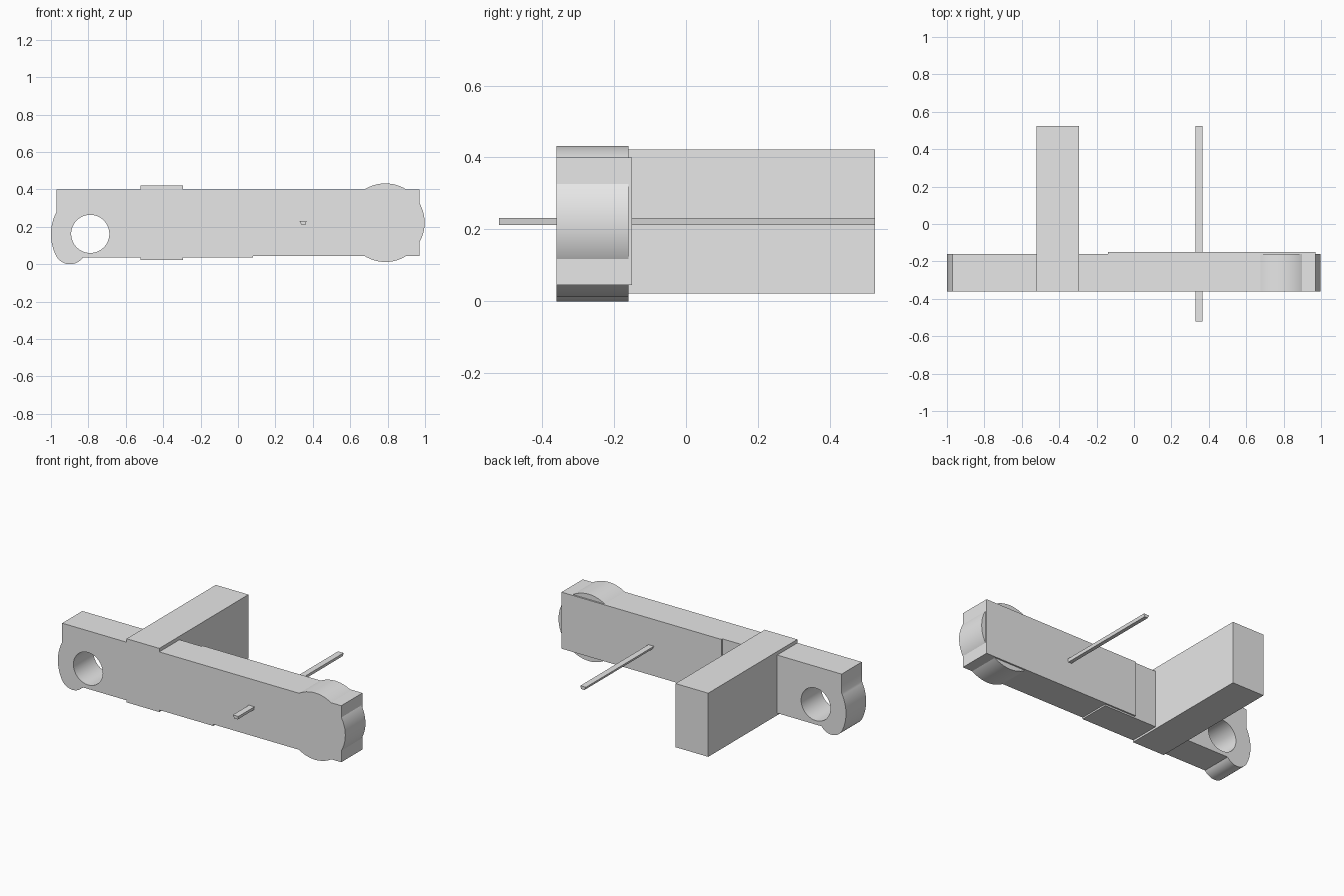
import bpy, bmesh, math
from mathutils import Vector

cube = bpy.data.objects.get("Cube")
if cube:
    bpy.data.objects.remove(cube, do_unlink=True)

grey = bpy.data.materials.new("light grey")
grey.use_nodes = True
grey.diffuse_color = (0.8, 0.8, 0.8, 1)
grey.node_tree.nodes["Principled BSDF"].inputs["Base Color"].default_value = (0.8, 0.8, 0.8, 1)


def rect(x0, x1, z0, z1):
    return [(x0, z0), (x1, z0), (x1, z1), (x0, z1)]


def circle(x, z, r, n=64):
    return [(x + r * math.cos(math.tau * i / n), z + r * math.sin(math.tau * i / n))
            for i in range(n)]


def arc(p, q, bulge, n=20):
    """Circular arc from p to q, bulging to the right of the travel direction."""
    p, q = Vector(p), Vector(q)
    along = (q - p).normalized()
    out = Vector((along.y, -along.x))
    half = (q - p).length / 2
    r = (half ** 2 + bulge ** 2) / (2 * bulge)
    centre = (p + q) / 2 - out * (r - bulge)
    a = math.asin(half / r)
    angles = [-a + 2 * a * i / n for i in range(n + 1)]
    return [tuple(centre + out * r * math.cos(t) + along * r * math.sin(t)) for t in angles]


def prism(name, y0, y1, *loops):
    """Extrude x-z outlines (extra loops are holes) from y0 to y1."""
    curve = bpy.data.curves.new(name, "CURVE")
    curve.dimensions = "2D"
    curve.fill_mode = "BOTH"
    curve.extrude = (y1 - y0) / 2
    for loop in loops:
        spline = curve.splines.new("POLY")
        spline.points.add(len(loop) - 1)
        for point, (x, z) in zip(spline.points, loop):
            point.co = (x, z, 0, 1)
        spline.use_cyclic_u = True
    helper = bpy.data.objects.new(name + " outline", curve)
    bpy.context.collection.objects.link(helper)
    bpy.context.view_layer.update()
    graph = bpy.context.evaluated_depsgraph_get()
    mesh = bpy.data.meshes.new_from_object(helper.evaluated_get(graph))
    bpy.data.objects.remove(helper, do_unlink=True)

    # Weld, stand upright and shade round walls smoothly
    bm = bmesh.new()
    bm.from_mesh(mesh)
    bmesh.ops.remove_doubles(bm, verts=bm.verts, dist=0.0001)
    for v in bm.verts:
        x, z, depth = v.co
        v.co = (x, (y0 + y1) / 2 - depth, z)
    bmesh.ops.recalc_face_normals(bm, faces=bm.faces)
    for f in bm.faces:
        f.smooth = True
        f.material_index = 0
    bm.to_mesh(mesh)
    bm.free()
    mesh.set_sharp_from_angle(angle=math.radians(30))
    mesh.materials.clear()
    mesh.materials.append(grey)
    mesh.name = name
    obj = bpy.data.objects.new(name, mesh)
    bpy.context.collection.objects.link(obj)
    return obj


FRONT, BACK, REAR = -0.36, -0.16, 0.525

# Right half of the arm, with rounded lobes at its end and a pin hole
corner = (-0.97, 0.04)
outline = [(0.08, 0.035), (0.08, 0.4), (-0.97, 0.4)]
outline += arc((-0.97, 0.28), corner, 0.03)
outline += arc(corner, (-0.83, 0.035), 0.0375)[1:]
prism("pierced_arm", FRONT, BACK, outline, circle(-0.79, 0.162, 0.102))

# Left half of the arm, slightly thicker, with a round boss through it
prism("solid_arm", FRONT, -0.15, rect(-0.14, 0.97, 0.045, 0.4))
prism("round_boss", FRONT, BACK, circle(0.788, 0.222, 0.21))

# Beam reaching back from the arm
prism("cross_beam", FRONT, REAR, rect(-0.522, -0.295, 0.022, 0.422))

# Thin tapered rod through the arm
prism("thin_rod", -0.52, REAR, [(0.338, 0.212), (0.362, 0.212), (0.366, 0.232), (0.328, 0.232)])
